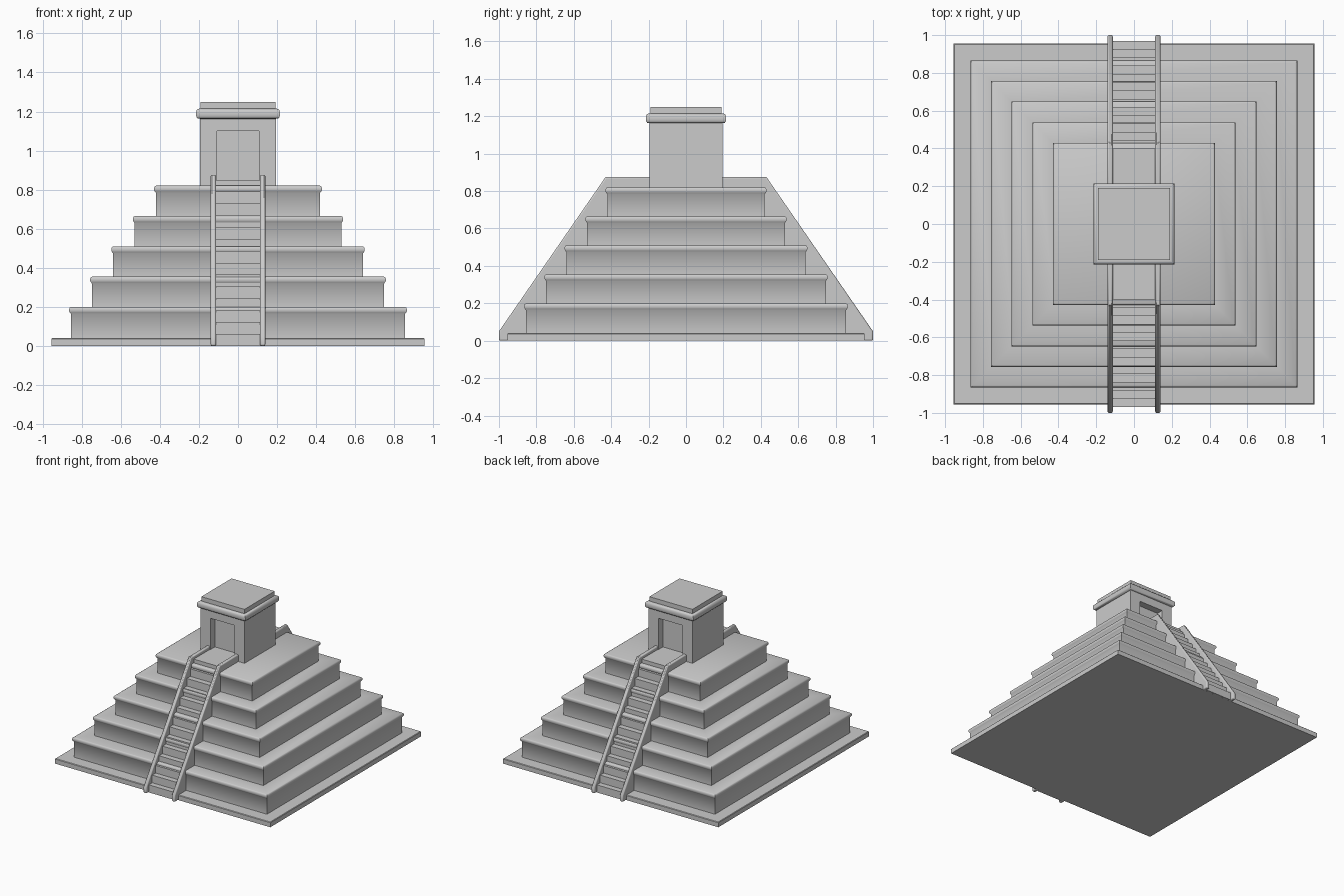
import bpy, bmesh

if "Cube" in bpy.data.objects:
    bpy.data.objects.remove(bpy.data.objects["Cube"])


def finish(bm, name, bevel=0.0):
    bmesh.ops.recalc_face_normals(bm, faces=bm.faces)
    mesh = bpy.data.meshes.new(name)
    bm.to_mesh(mesh)
    bm.free()
    ob = bpy.data.objects.new(name, mesh)
    bpy.context.collection.objects.link(ob)
    if bevel:
        mod = ob.modifiers.new("bevel", 'BEVEL')
        mod.width, mod.segments = bevel, 3
        mod.limit_method, mod.angle_limit = 'ANGLE', 1.2
    bpy.ops.object.select_all(action='DESELECT')
    ob.select_set(True)
    bpy.context.view_layer.objects.active = ob
    bpy.ops.object.shade_smooth_by_angle(angle=0.7)
    return ob


def square_stack(name, profile):
    """Square rings at (half width, height), joined and capped."""
    bm = bmesh.new()
    rings = [[bm.verts.new((sx * h, sy * h, z))
              for sx, sy in ((-1, -1), (1, -1), (1, 1), (-1, 1))]
             for h, z in profile]
    for a, b in zip(rings, rings[1:]):
        for i in range(4):
            j = (i + 1) % 4
            bm.faces.new((a[i], a[j], b[j], b[i]))
    bm.faces.new(rings[0])
    bm.faces.new(rings[-1])
    return finish(bm, name)


def extrude(name, points, direction, bevel=0.0):
    """Closed polygon of 3D points swept along a direction."""
    bm = bmesh.new()
    face = bm.faces.new([bm.verts.new(p) for p in points])
    geo = bmesh.ops.extrude_face_region(bm, geom=[face])["geom"]
    verts = [g for g in geo if isinstance(g, bmesh.types.BMVert)]
    bmesh.ops.translate(bm, verts=verts, vec=direction)
    return finish(bm, name, bevel)


# Stepped body: plinth and five terraces with a rounded lip
profile = [(0.955, 0), (0.955, 0.036), (0.951, 0.04)]
z = 0.04
for half, top in ((0.865, 0.2), (0.757, 0.355), (0.649, 0.51),
                  (0.538, 0.665), (0.43, 0.82)):
    wall = half - 0.009
    profile += [(wall, z), (wall, top - 0.036), (half - 0.004, top - 0.03),
                (half, top - 0.022), (half, top - 0.012),
                (half - 0.003, top - 0.004), (half - 0.01, top)]
    z = top
square_stack("terraces", profile)

# Staircases with side rails, front and back
STEPS, LANDING = 14, 0.85
under = [(-0.12, 0.75), (-0.35, 0.66), (-0.84, 0.002)]
steps = []
for i in range(STEPS):
    y = -0.97 + i * 0.57 / (STEPS - 1)
    steps += [(y, i * LANDING / STEPS), (y, (i + 1) * LANDING / STEPS)]
steps.append((-0.12, LANDING))
rail = [(-1.0, 0), (-1.0, 0.05), (-0.43, 0.875), (-0.18, 0.875),
        (-0.18, 0.75), (-0.35, 0.66), (-0.84, 0)]
for side, s in (("front", 1), ("back", -1)):
    extrude(side + "_stairs", [(-0.115, s * y, h) for y, h in steps + under],
            (0.23, 0, 0))
    for label, x in (("left", -0.14), ("right", 0.112)):
        ob = extrude(f"{side}_{label}_rail", [(x, s * y, h) for y, h in rail],
                     (0.028, 0, 0), bevel=0.008)

# Temple walls with a recessed doorway front and back
W, D, R = 0.195, 0.107, 0.14
half_plan = [(-W, -W), (-D, -W), (-D, -R), (D, -R), (D, -W), (W, -W)]
plan = half_plan + [(-x, -y) for x, y in half_plan]
extrude("temple_walls", [(x, y, 0.81) for x, y in plan], (0, 0, 0.29))

# Lintel band, rounded cornice and roof slab
square_stack("temple_roof", [
    (W, 1.10), (W, 1.163), (0.207, 1.165), (0.213, 1.172), (0.215, 1.182),
    (0.215, 1.195), (0.212, 1.206), (0.205, 1.213), (0.197, 1.215),
    (0.191, 1.215), (0.191, 1.25)])
